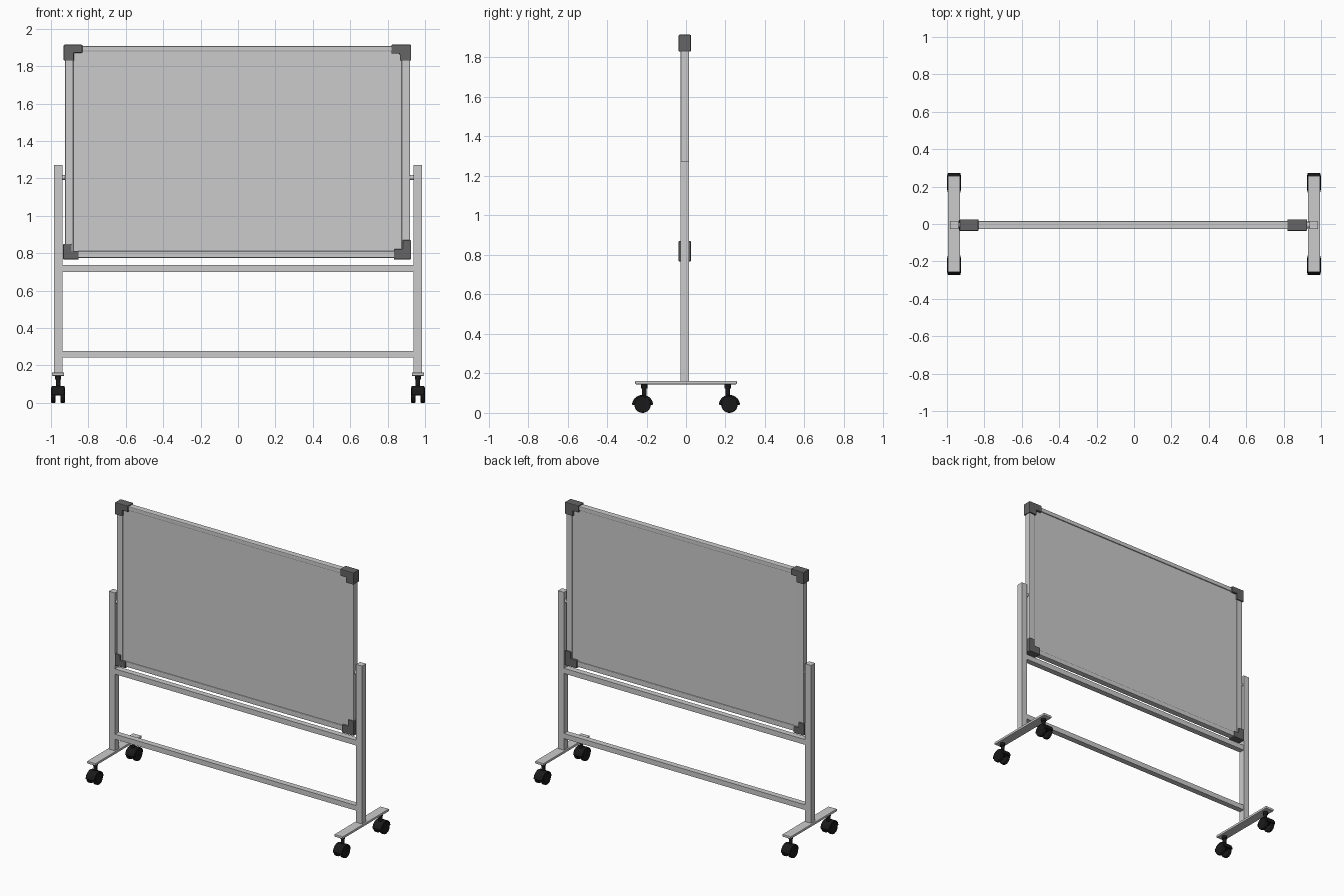
import bpy, bmesh, math
from mathutils import Matrix

if "Cube" in bpy.data.objects:
    bpy.data.objects.remove(bpy.data.objects["Cube"])

YC = -0.006  # centre plane of board and frame


def material(name, v):
    m = bpy.data.materials.new(name)
    m.diffuse_color = (v, v, v, 1)
    m.use_nodes = True
    m.node_tree.nodes["Principled BSDF"].inputs["Base Color"].default_value = m.diffuse_color
    return m


DARK = material("dark_grey", 0.13)
BLACK = material("black", 0.01)


def finish(name, bm, mat=None, bevel=0, smooth=False):
    bmesh.ops.recalc_face_normals(bm, faces=bm.faces)
    me = bpy.data.meshes.new(name)
    bm.to_mesh(me)
    bm.free()
    ob = bpy.data.objects.new(name, me)
    bpy.context.collection.objects.link(ob)
    if mat:
        me.materials.append(mat)
    if bevel:
        b = ob.modifiers.new("bevel", 'BEVEL')
        b.width, b.segments, b.limit_method = bevel, 2, 'ANGLE'
    if smooth:
        bpy.context.view_layer.objects.active = ob
        ob.select_set(True)
        bpy.ops.object.shade_smooth_by_angle(angle=math.radians(35))
        ob.select_set(False)
    return ob


def box(name, x, y, z, bevel=0, mat=None):
    """Box from (min, max) ranges."""
    bm = bmesh.new()
    bmesh.ops.create_cube(bm, size=1)
    for v in bm.verts:
        v.co = [r[0] + (c + 0.5) * (r[1] - r[0]) for c, r in zip(v.co, (x, y, z))]
    return finish(name, bm, mat, bevel)


def cylinder(name, centre, r, length, axis, mat=None, bevel=0, segs=28):
    bm = bmesh.new()
    rot = Matrix.Rotation(math.pi / 2, 4, 'Y') if axis == 'X' else Matrix()
    bmesh.ops.create_cone(bm, cap_ends=True, segments=segs, radius1=r, radius2=r,
                          depth=length, matrix=Matrix.Translation(centre) @ rot)
    return finish(name, bm, mat, bevel, True)


def prism(name, pts, offset, mat=None, bevel=0, smooth=False):
    """Extrude a closed 3D polygon along offset."""
    bm = bmesh.new()
    f = bm.faces.new([bm.verts.new(p) for p in pts])
    ext = bmesh.ops.extrude_face_region(bm, geom=[f])
    bmesh.ops.translate(bm, vec=offset,
                        verts=[g for g in ext["geom"] if isinstance(g, bmesh.types.BMVert)])
    return finish(name, bm, mat, bevel, smooth)


def depth(h):
    return (YC - h, YC + h)


# Writing panel and its frame
L, R, B, T, W = -0.925, 0.92, 0.775, 1.908, 0.045
box("board_panel", (L + 0.02, R - 0.02), depth(0.015), (B + 0.02, T - 0.02))
box("board_frame_top", (L, R), depth(0.022), (T - 0.03, T), 0.005)
box("board_frame_bottom", (L, R), depth(0.022), (B, B + 0.037), 0.005)
box("board_frame_left", (L, L + W), depth(0.022), (B, T), 0.005)
box("board_frame_right", (R - W, R), depth(0.022), (B, T), 0.005)

# L-shaped corner caps: corner x, z, direction, arm lengths, arm widths
for name, x, z, sx, sz, ax, az, wx, wz in (
        ("top_left", -0.932, 1.915, 1, -1, 0.10, 0.085, 0.055, 0.043),
        ("top_right", 0.925, 1.915, -1, -1, 0.105, 0.085, 0.06, 0.048),
        ("bottom_left", -0.935, 0.767, 1, 1, 0.083, 0.083, 0.045, 0.045),
        ("bottom_right", 0.925, 0.767, -1, 1, 0.092, 0.103, 0.045, 0.055)):
    shape = ((0, 0), (ax, 0), (ax, wz), (wx, wz), (wx, az), (0, az))
    prism("corner_cap_" + name,
          [(x + sx * u, YC - 0.031, z + sz * v) for u, v in shape],
          (0, 0.062, 0), DARK, 0.004)

# Stand rails
box("upper_rail", (-0.945, 0.945), depth(0.02), (0.70, 0.737))
box("lower_rail", (-0.945, 0.945), depth(0.02), (0.242, 0.278))

for s, side in ((-1, "left"), (1, "right")):
    cx = s * 0.962
    # Upright, pivot and foot
    box("post_" + side, (cx - 0.023, cx + 0.023), depth(0.022), (0.155, 1.272))
    cylinder("pivot_" + side, (s * 0.927, YC, 1.205), 0.014, 0.04, 'X')
    box("foot_" + side, (cx - 0.033, cx + 0.033), (-0.257, 0.257), (0.145, 0.162), 0.003)

    for d, end in ((-1, "front"), (1, "back")):
        tag = end + "_" + side
        sy, wy = d * 0.211, d * 0.22
        # Swivel stem and collar
        cylinder("caster_stem_" + tag, (cx, sy, 0.11), 0.012, 0.08, 'Z', BLACK)
        cylinder("caster_collar_" + tag, (cx, sy, 0.135), 0.016, 0.022, 'Z', BLACK)
        # Twin wheels with a hub between
        for k, n in ((-1, "a"), (1, "b")):
            cylinder("caster_wheel_%s_%s" % (n, tag), (cx + k * 0.025, wy, 0.042),
                     0.042, 0.025, 'X', BLACK, 0.005)
        cylinder("caster_hub_" + tag, (cx, wy, 0.055), 0.015, 0.05, 'X', BLACK)
        # Half-round hood
        arc = [(cx - 0.034, wy + 0.053 * math.cos(a), 0.041 + 0.05 * math.sin(a))
               for a in (math.pi * i / 18 for i in range(19))]
        prism("caster_hood_" + tag, arc, (0.068, 0, 0), BLACK, 0.003, True)
